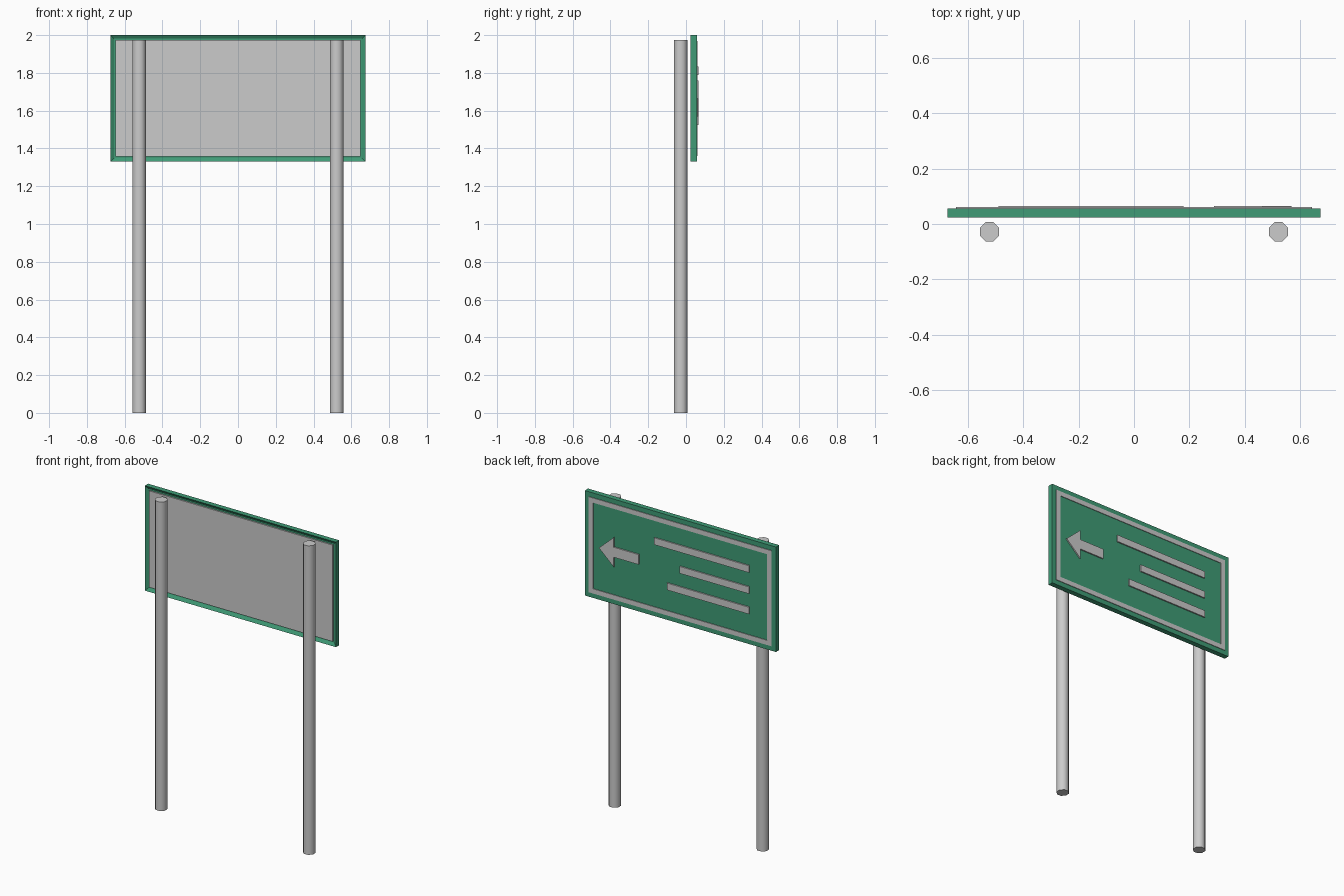
import bpy, bmesh, math
from mathutils import Matrix

if "Cube" in bpy.data.objects:
    bpy.data.objects.remove(bpy.data.objects["Cube"])

green = bpy.data.materials.new("sign_green")
green.diffuse_color = (0.05, 0.33, 0.18, 1)
green.use_nodes = True
green.node_tree.nodes["Principled BSDF"].inputs["Base Color"].default_value = green.diffuse_color


def finish(bm, name, mat=None):
    bmesh.ops.recalc_face_normals(bm, faces=bm.faces)
    me = bpy.data.meshes.new(name)
    bm.to_mesh(me)
    bm.free()
    ob = bpy.data.objects.new(name, me)
    bpy.context.collection.objects.link(ob)
    if mat:
        me.materials.append(mat)
    return ob


def box_bm(x0, x1, y0, y1, z0, z1):
    bm = bmesh.new()
    m = Matrix.Translation(((x0 + x1) / 2, (y0 + y1) / 2, (z0 + z1) / 2))
    m = m @ Matrix.Diagonal((x1 - x0, y1 - y0, z1 - z0, 1))
    bmesh.ops.create_cube(bm, size=1, matrix=m)
    return bm


def prism(name, profile, y0, y1):
    """Extrude an x/z outline from y0 to y1."""
    bm = bmesh.new()
    f = bm.faces.new([bm.verts.new((x, y0, z)) for x, z in profile])
    ext = bmesh.ops.extrude_face_region(bm, geom=[f])["geom"]
    verts = [v for v in ext if isinstance(v, bmesh.types.BMVert)]
    bmesh.ops.translate(bm, verts=verts, vec=(0, y1 - y0, 0))
    return finish(bm, name)


# Green panel with a shallow recess on its rear (-y) side
bm = box_bm(-0.675, 0.675, 0.024, 0.057, 1.33, 2.0)
bm.normal_update()
rear = min(bm.faces, key=lambda f: f.calc_center_median().y)
bmesh.ops.inset_region(bm, faces=[rear], thickness=0.027)
bmesh.ops.translate(bm, verts=rear.verts, vec=(0, 0.012, 0))
finish(bm, "sign_panel", green)

# Grey backing plate in the recess
finish(box_bm(-0.648, 0.648, 0.028, 0.038, 1.357, 1.973), "backing_plate")

# Raised border: a thin ring on the face
bm = bmesh.new()
corners = [(-1, -1), (1, -1), (1, 1), (-1, 1)]
rings = [[bm.verts.new((sx * w, y, 1.665 + sz * h)) for sx, sz in corners]
         for w, h, y in ((0.645, 0.305, 0.055), (0.645, 0.305, 0.061),
                         (0.615, 0.275, 0.061), (0.615, 0.275, 0.055))]
for i in range(4):
    a, b = rings[i], rings[(i + 1) % 4]
    for j in range(4):
        k = (j + 1) % 4
        bm.faces.new((a[j], a[k], b[k], b[j]))
finish(bm, "border")

# Plain raised bars, aligned on one side
for i, (x_end, z) in enumerate([(0.18, 1.812), (0.0, 1.677), (0.09, 1.547)]):
    finish(box_bm(-0.49, x_end, 0.055, 0.065, z - 0.022, z + 0.022), f"bar_{i + 1}")

# Arrow pointing to +x
top = [(0.29, 0.032), (0.465, 0.032), (0.465, 0.095), (0.57, 0)]
outline = top + [(x, -z) for x, z in reversed(top[:3])]
prism("arrow", [(x, 1.665 + z) for x, z in outline], 0.055, 0.065)

# Two round posts
for side, sx in (("left", -1), ("right", 1)):
    bm = bmesh.new()
    m = Matrix.Translation((sx * 0.523, -0.028, 0.9865)) @ Matrix.Rotation(math.radians(22.5), 4, 'Z')
    bmesh.ops.create_cone(bm, cap_ends=True, segments=8, radius1=0.038,
                          radius2=0.038, depth=1.973, matrix=m)
    for f in bm.faces:
        f.smooth = len(f.verts) == 4
    for e in bm.edges:
        e.smooth = all(f.smooth for f in e.link_faces)
    finish(bm, f"{side}_post")
